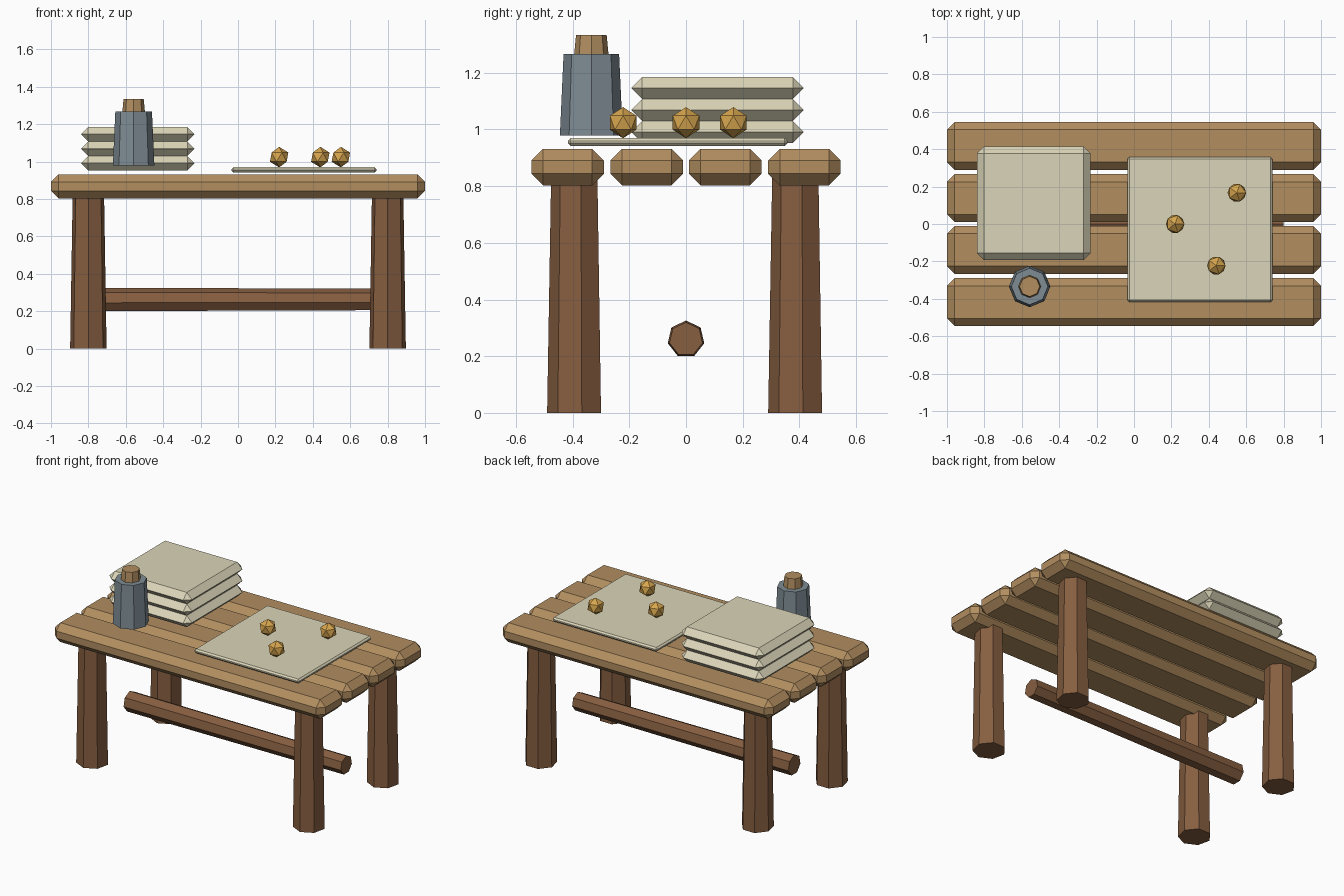
import bpy, bmesh, math
from mathutils import Matrix

if "Cube" in bpy.data.objects:
    bpy.data.objects.remove(bpy.data.objects["Cube"])


def material(name, rgb):
    lin = [((c / 255 + 0.055) / 1.055) ** 2.4 for c in rgb]
    m = bpy.data.materials.new(name)
    m.diffuse_color = (*lin, 1)
    m.use_nodes = True
    m.node_tree.nodes["Principled BSDF"].inputs["Base Color"].default_value = m.diffuse_color
    return m


PLANK = material("light_wood", (178, 142, 96))
LEG = material("dark_wood", (134, 94, 64))
PAPER = material("cream_paper", (219, 213, 184))
METAL = material("slate_grey", (126, 140, 148))
GOLD = material("gold", (216, 166, 78))


def finish(name, bm, mat, loc):
    me = bpy.data.meshes.new(name)
    bm.to_mesh(me)
    bm.free()
    me.materials.append(mat)
    ob = bpy.data.objects.new(name, me)
    ob.location = loc
    bpy.context.collection.objects.link(ob)
    return ob


def box(name, lo, hi, chamfer, mat):
    """Chamfered box between two corners."""
    size = [b - a for a, b in zip(lo, hi)]
    bm = bmesh.new()
    bmesh.ops.create_cube(bm, size=1, matrix=Matrix.Diagonal((*size, 1)))
    bmesh.ops.bevel(bm, geom=bm.edges[:], offset=chamfer, segments=1,
                    affect='EDGES', profile=0.5)
    return finish(name, bm, mat, [(a + b) / 2 for a, b in zip(lo, hi)])


def post(name, sides, r0, r1, base, height, mat):
    """Tapered prism standing on base, one corner towards the front."""
    bm = bmesh.new()
    rings = []
    for r, z in ((r0, 0), (r1, height)):
        rings.append([bm.verts.new((r * math.sin(2 * math.pi * i / sides),
                                    -r * math.cos(2 * math.pi * i / sides), z))
                      for i in range(sides)])
    low, high = rings
    bm.faces.new(low[::-1])
    bm.faces.new(high)
    for i in range(sides):
        j = (i + 1) % sides
        bm.faces.new((low[i], low[j], high[j], high[i]))
    return finish(name, bm, mat, base)


# Table top: four chamfered planks
for i, y in enumerate((-0.4175, -0.1385, 0.1385, 0.4175)):
    box(f"plank_{i + 1}", (-1, y - 0.1275, 0.803), (1, y + 0.1275, 0.932), 0.041, PLANK)

# Legs
for sx, side in ((-1, "left"), (1, "right")):
    for sy, end in ((-1, "front"), (1, "back")):
        post(f"{end}_{side}_leg", 7, 0.1, 0.086, (0.8 * sx, 0.39 * sy, 0), 0.83, LEG)

# Stretcher lying along x, thinner at the right end
bar = post("stretcher", 7, 0.066, 0.06, (-0.8, 0, 0.26), 1.6, LEG)
bar.rotation_euler = (0, math.pi / 2, 0)
bar.data.transform(Matrix.Rotation(-math.pi / 2, 4, 'Z'))

# Stack of three pillowy slabs
for i in range(3):
    z = 0.953 + 0.0773 * i
    box(f"stacked_cloth_{i + 1}", (-0.84, -0.193, z), (-0.232, 0.415, z + 0.0771), 0.0382, PAPER)

# Flat sheet with three nuggets
box("sheet", (-0.035, -0.417, 0.942), (0.74, 0.358, 0.97), 0.01, PAPER)
for i, (x, y) in enumerate(((0.22, 0), (0.55, 0.167), (0.44, -0.222))):
    bm = bmesh.new()
    bmesh.ops.create_icosphere(bm, subdivisions=1, radius=0.055)
    finish(f"nugget_{i + 1}", bm, GOLD, (x, y, 1.024))

# Bottle and stopper
post("bottle", 8, 0.111, 0.098, (-0.558, -0.334, 0.978), 0.289, METAL)
post("stopper", 8, 0.062, 0.054, (-0.558, -0.334, 1.25), 0.084, PLANK)
